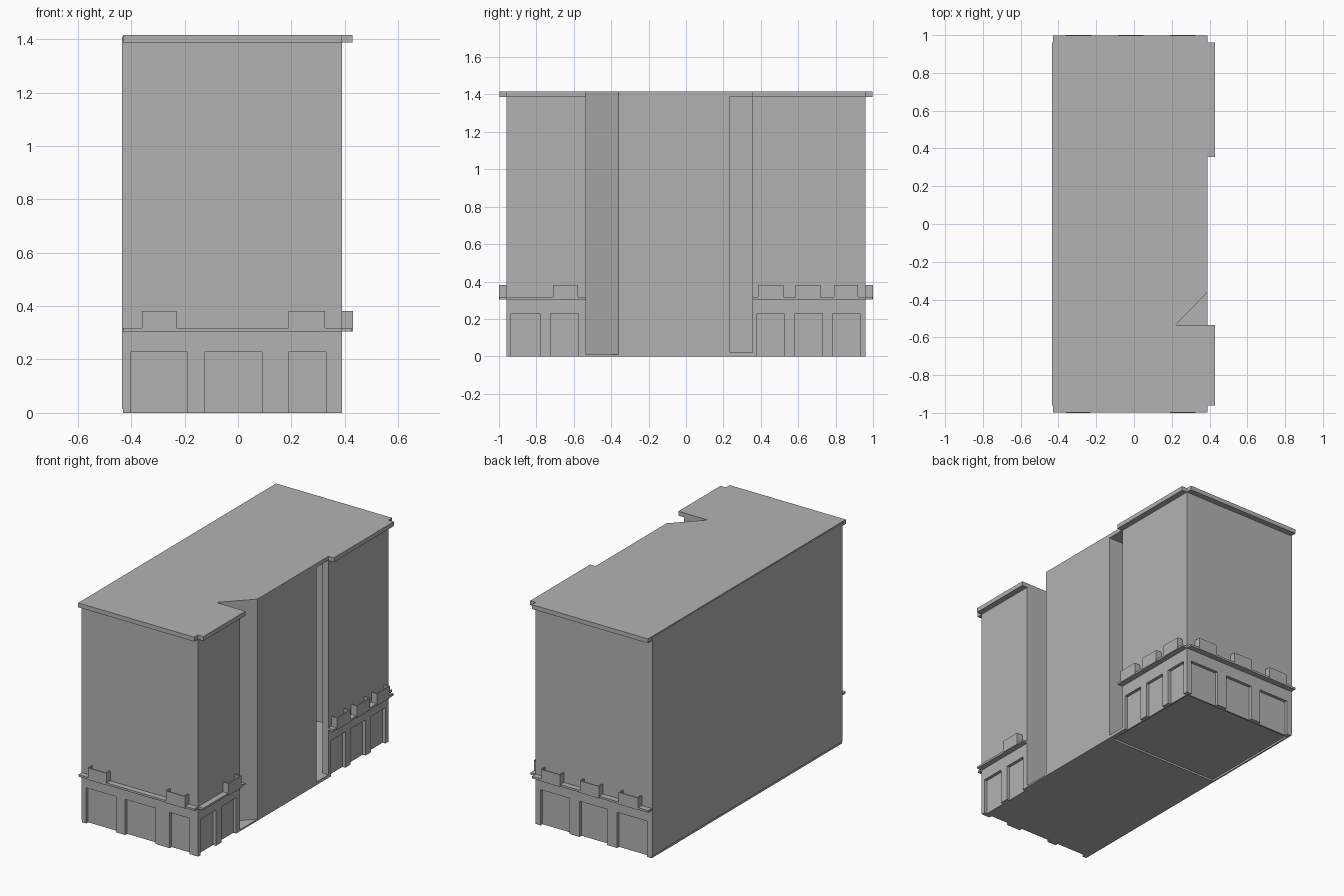
import bpy
import bmesh

old = bpy.data.objects.get("Cube")
if old:
    bpy.data.objects.remove(old, do_unlink=True)

grey = bpy.data.materials.new("plain_grey")
grey.use_nodes = True
grey.diffuse_color = (0.45, 0.45, 0.45, 1)
grey.node_tree.nodes["Principled BSDF"].inputs["Base Color"].default_value = (0.45, 0.45, 0.45, 1)

LEFT, RIGHT, DEPTH = -0.43, 0.39, 0.96   # wall planes
TOP, LEDGE, SPLIT, WING = 1.415, 0.305, 0.235, 0.355


def prism(name, outline, z0, z1):
    """Extrude a flat outline upwards."""
    bm = bmesh.new()
    base = bm.faces.new([bm.verts.new((x, y, z0)) for x, y in outline])
    up = bmesh.ops.extrude_face_region(bm, geom=[base])["geom"]
    bmesh.ops.translate(bm, vec=(0, 0, z1 - z0),
                        verts=[v for v in up if isinstance(v, bmesh.types.BMVert)])
    bmesh.ops.recalc_face_normals(bm, faces=bm.faces)
    mesh = bpy.data.meshes.new(name)
    bm.to_mesh(mesh)
    bm.free()
    mesh.materials.append(grey)
    ob = bpy.data.objects.new(name, mesh)
    bpy.context.collection.objects.link(ob)
    return ob


def box(name, x0, x1, y0, y1, z0, z1):
    return prism(name, [(x0, y0), (x1, y0), (x1, y1), (x0, y1)], z0, z1)


def wall_box(name, side, a, b, z0, z1, d0, d1):
    """Box placed along a wall from a to b; d0 and d1 are measured outwards."""
    if side == "front":
        return box(name, a, b, -DEPTH - d1, -DEPTH - d0, z0, z1)
    if side == "back":
        return box(name, a, b, DEPTH + d0, DEPTH + d1, z0, z1)
    return box(name, RIGHT + d0, RIGHT + d1, a, b, z0, z1)


def cut(target, cutter):
    mod = target.modifiers.new("cut", 'BOOLEAN')
    mod.operation, mod.solver, mod.object = 'DIFFERENCE', 'EXACT', cutter
    bpy.context.view_layer.objects.active = target
    bpy.ops.object.modifier_apply(modifier=mod.name)
    bpy.data.objects.remove(cutter, do_unlink=True)


# Front block with the angled entrance notch, and the floor in the notch
notch = [(RIGHT, -0.36), (0.22, -0.535), (RIGHT, -0.535)]
front_block = prism("front_block", [(LEFT, -DEPTH), (RIGHT, -DEPTH)] + notch[::-1]
                    + [(RIGHT, SPLIT), (LEFT, SPLIT)], 0, TOP)
prism("notch_floor", notch, 0, 0.01)

# Hollow rear block with an open slot in its side and a raised floor
rear_block = box("rear_block", LEFT, RIGHT, SPLIT, DEPTH, 0, TOP)
cut(rear_block, box("room_cutter", -0.40, 0.35, 0.1, 0.92, 0.02, 1.39))
cut(rear_block, box("slot_cutter", 0.3, 0.5, 0.1, WING, 0.02, 1.39))
cut(rear_block, box("underside_cutter", -0.42, 0.36, 0.1, 0.93, -0.1, 0.012))

# Thin wall skin on the blind side
box("blind_wall", -0.435, -0.42, -DEPTH, DEPTH, 0.015, TOP - 0.005)

# Facades: side, block, extent, ground floor bays, balconies
facades = [
    ("front", front_block, (LEFT, RIGHT),
     [(-0.40, -0.19), (-0.125, 0.09), (0.19, 0.33)],
     [(-0.36, -0.23), (0.19, 0.325)]),
    ("right", front_block, (-DEPTH, -0.535),
     [(-0.935, -0.78), (-0.725, -0.575)],
     [(-0.71, -0.58)]),
    ("right", rear_block, (WING, DEPTH),
     [(0.38, 0.525), (0.58, 0.73), (0.785, 0.93)],
     [(0.385, 0.52), (0.585, 0.72), (0.79, 0.92)]),
    ("back", rear_block, (LEFT, RIGHT),
     [(-0.395, -0.185), (-0.115, 0.08), (0.15, 0.355)],
     [(-0.36, -0.225), (-0.085, 0.05), (0.19, 0.325)]),
]
T = 0.006  # balcony panel thickness
for side, block, (start, end), bays, balconies in facades:
    for a, b in bays:
        cut(block, wall_box("bay_cutter", side, a, b, -0.1, 0.228, -0.02, 0.1))
    wall_box(side + "_cornice", side, start, end, 1.387, TOP, 0, 0.038)
    wall_box(side + "_ledge", side, start, end, LEDGE, 0.318, 0, 0.036)
    for a, b in balconies:
        wall_box(side + "_balcony_panel", side, a, b, LEDGE, 0.382, 0.034, 0.04)
        for p in (a, b - T):
            wall_box(side + "_balcony_end", side, p, p + T, LEDGE, 0.382, 0, 0.034)
